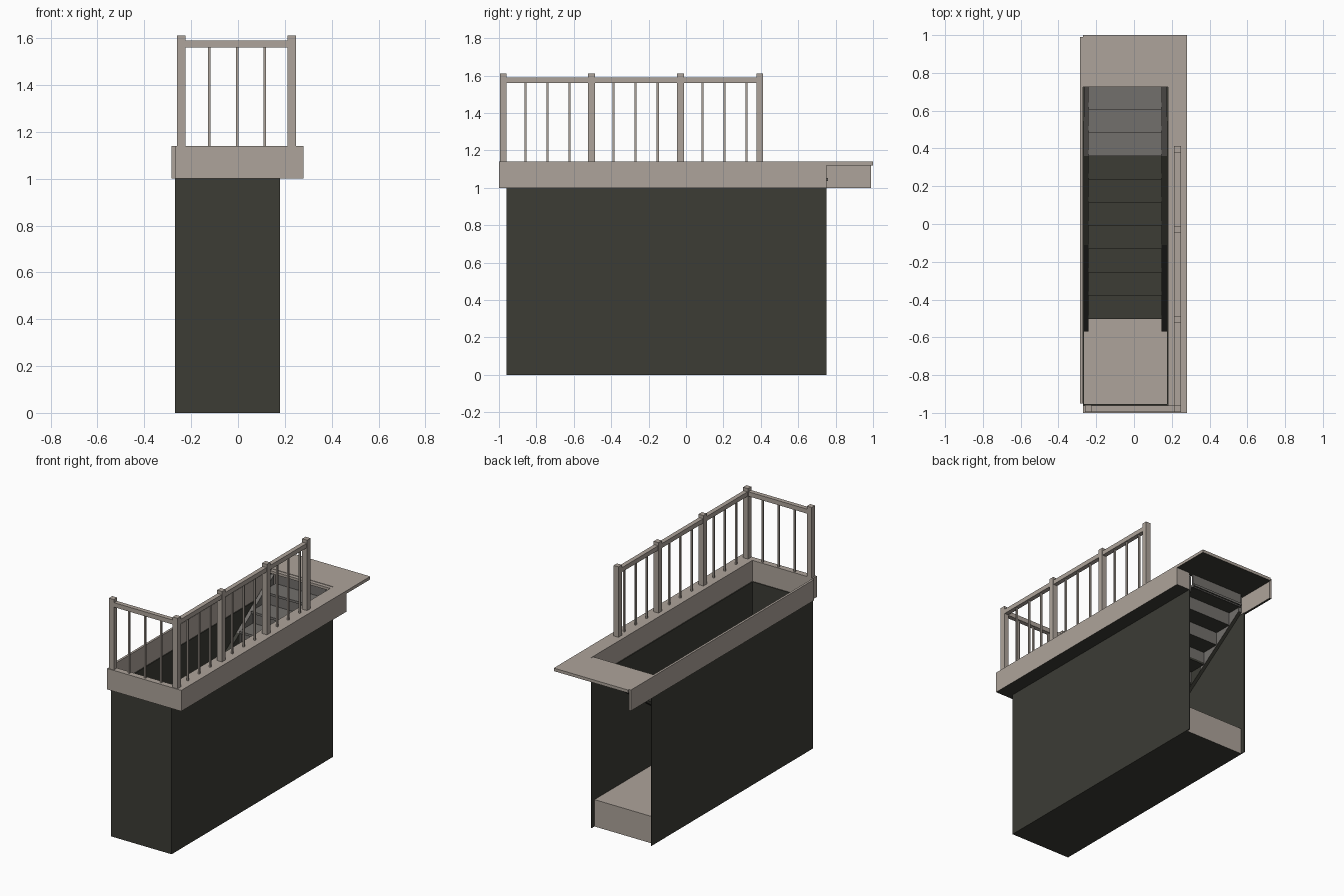
import bpy
import bmesh

old = bpy.data.objects.get("Cube")
if old:
    bpy.data.objects.remove(old, do_unlink=True)


def material(name, rgb):
    m = bpy.data.materials.new(name)
    m.use_nodes = True
    m.diffuse_color = (*rgb, 1)
    m.node_tree.nodes["Principled BSDF"].inputs["Base Color"].default_value = (*rgb, 1)
    return m


LIGHT = material("pale_taupe", (0.42, 0.37, 0.325))
DARK = material("dark_olive_grey", (0.045, 0.045, 0.036))
GREY = material("mid_grey", (0.17, 0.16, 0.15))
BLACK = material("near_black", (0.018, 0.018, 0.016))


def finish(name, bm, mats):
    mesh = bpy.data.meshes.new(name)
    bm.normal_update()
    bm.to_mesh(mesh)
    bm.free()
    for m in mats:
        mesh.materials.append(m)
    ob = bpy.data.objects.new(name, mesh)
    bpy.context.collection.objects.link(ob)
    return ob


def box(name, x, y, z, mat, under=None):
    """Box from (min, max) ranges, with an optional colour for the underside."""
    bm = bmesh.new()
    bmesh.ops.create_cube(bm, size=1)
    for v in bm.verts:
        v.co = [r[0] if c < 0 else r[1] for c, r in zip(v.co, (x, y, z))]
    bm.normal_update()
    for f in bm.faces:
        f.material_index = 1 if under and f.normal.z < -0.5 else 0
    return finish(name, bm, [mat, under or mat])


def around(c, width):
    return (c - width / 2, c + width / 2)


# Stairwell shell
LEFT, RIGHT, FRONT, BACK = 0.18, -0.27, -0.96, 0.75
T = 0.006
box("left_wall", (LEFT - T, LEFT), (FRONT, BACK), (0, 1), DARK)
box("right_wall", (RIGHT, RIGHT + T), (FRONT, BACK), (0, 1), DARK)
box("front_wall", (RIGHT, LEFT), (FRONT, FRONT + T), (0, 1), DARK)
FLOOR = 0.18
box("lower_floor", (RIGHT + T, LEFT - T), (FRONT + T, 0.72), (0, FLOOR), LIGHT, DARK)

# Upper floor edge around the opening
box("left_ledge", (LEFT, 0.28), (-1, BACK), (1, 1.14), LIGHT, DARK)
box("front_ledge", (RIGHT, LEFT), (-1, FRONT), (1, 1.14), LIGHT, DARK)
box("right_fascia", (-0.285, RIGHT), (-0.95, 0.99), (1, 1.14), LIGHT, DARK)
box("landing", (RIGHT, 0.28), (BACK, 1), (1.12, 1.14), LIGHT, DARK)
box("landing_nosing", (RIGHT, LEFT), (0.725, BACK), (1.12, 1.137), LIGHT, DARK)
box("landing_riser", (RIGHT + 0.03, LEFT - 0.03), (0.74, BACK), (1.03, 1.12), GREY)

# Steps going down towards the front
STEPS, RUN = 10, 0.123
RISE = (1.14 - FLOOR) / (STEPS + 1)
STEP_X = (-0.24, 0.145)
for i in range(STEPS):
    nose = 0.605 - i * RUN
    top = 1.14 - (i + 1) * RISE
    colour = GREY if i < 3 else DARK
    box(f"tread_{i + 1}", STEP_X, (nose, nose + RUN + 0.03), (top - 0.015, top), colour, DARK)
    box(f"riser_{i + 1}", STEP_X, (nose + 0.02, nose + 0.03),
        (top - RISE, top - 0.015), GREY)


# Sloping stringers on both sides, darker towards the bottom
def stringer(name, x0, x1):
    outline = [(0.725, 1.118), (-0.57, 0.215), (-0.57, FLOOR), (-0.44, FLOOR), (0.725, 1.01)]
    bm = bmesh.new()
    face = bm.faces.new([bm.verts.new((x0, y, z)) for y, z in outline])
    out = bmesh.ops.extrude_face_region(bm, geom=[face])
    for v in out["geom"]:
        if isinstance(v, bmesh.types.BMVert):
            v.co.x = x1
    for y in (0.36, -0.11):
        bmesh.ops.bisect_plane(bm, geom=bm.verts[:] + bm.edges[:] + bm.faces[:],
                               plane_co=(0, y, 0), plane_no=(0, 1, 0))
    bmesh.ops.recalc_face_normals(bm, faces=bm.faces[:])
    for f in bm.faces:
        y = f.calc_center_median().y
        f.material_index = 0 if y > 0.36 and f.normal.z > -0.5 else 1 if y > -0.11 else 2
    finish(name, bm, [GREY, DARK, BLACK])


stringer("right_stringer", RIGHT + T, STEP_X[0])
stringer("left_stringer", STEP_X[1], LEFT - T)

# Railing: posts, top rails and thin balusters
RAIL_X, RAIL_Y, BASE = 0.23, -0.977, 1.14
POST_Y = [RAIL_Y, -0.505, -0.03, 0.395]


def post(name, x, y):
    box(name, around(x, 0.036), around(y, 0.036), (BASE, 1.612), LIGHT)


def baluster(name, x, y):
    box(name, around(x, 0.011), around(y, 0.011), (BASE, 1.56), LIGHT)


post("front_right_post", -0.242, RAIL_Y)
for i, y in enumerate(POST_Y):
    post(f"side_post_{i + 1}", RAIL_X, y)
box("front_rail", (-0.242, RAIL_X), around(RAIL_Y, 0.03), (1.56, 1.59), LIGHT)
box("side_rail", around(RAIL_X, 0.03), (RAIL_Y, POST_Y[-1]), (1.56, 1.59), LIGHT)
for k in range(3):
    baluster(f"front_baluster_{k + 1}", -0.122 + k * 0.118, RAIL_Y)
    for i in range(3):
        baluster(f"side_baluster_{i * 3 + k + 1}", RAIL_X, POST_Y[i] + (k + 1) * 0.118)
